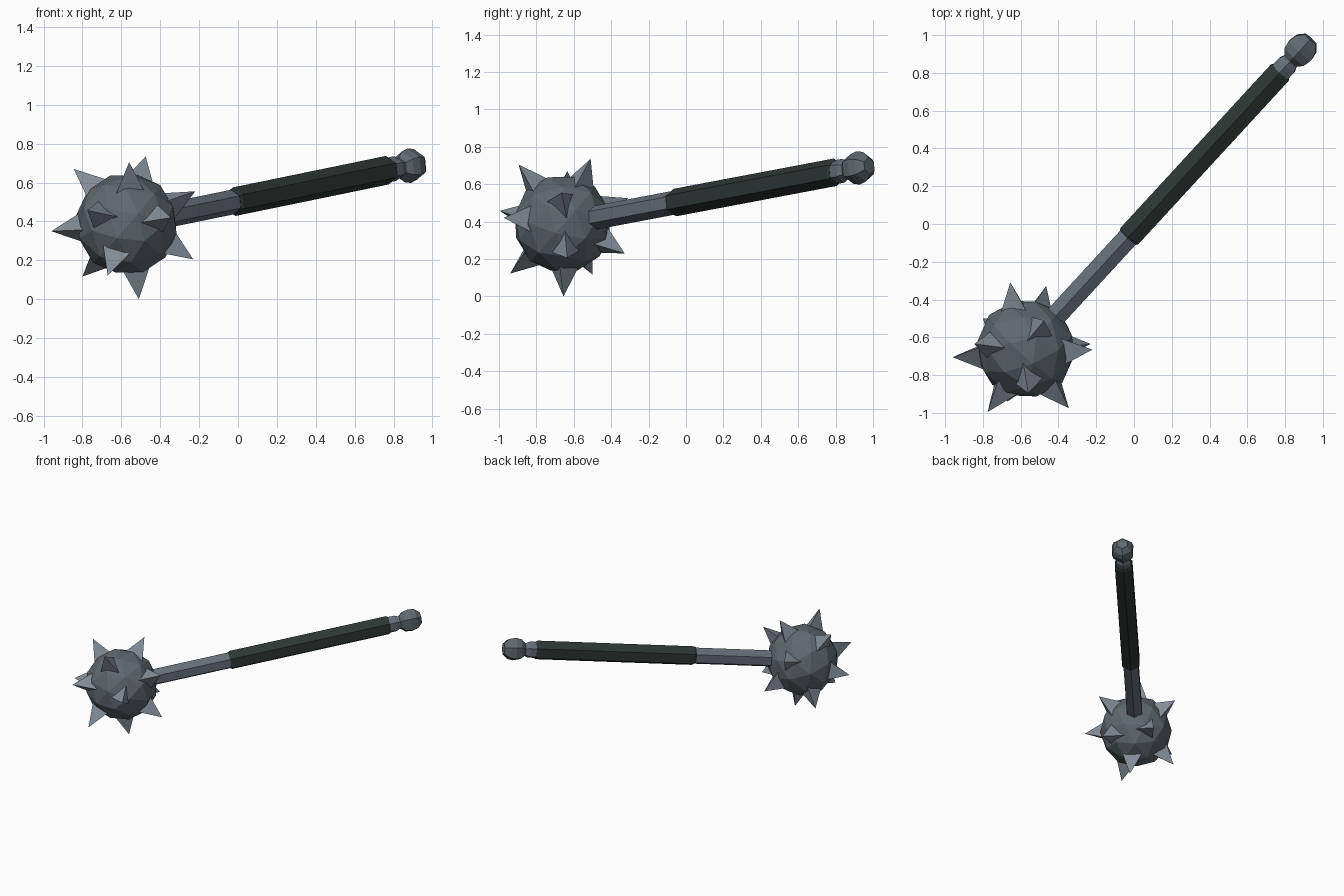
import bpy, bmesh, math
from mathutils import Vector, Matrix

if "Cube" in bpy.data.objects:
    bpy.data.objects.remove(bpy.data.objects["Cube"])

CENTRE = Vector((-0.573, -0.66, 0.388))      # middle of the spiked ball
END = Vector((0.881, 0.92, 0.687))           # middle of the pommel
AXIS = (END - CENTRE).normalized()
SIDE = AXIS.cross(Vector((0, 0, 1))).normalized()
UP = SIDE.cross(AXIS)
# local x = up, y = sideways, z = along the handle
FRAME = Matrix((UP, AXIS.cross(UP), AXIS)).transposed()


def material(name, rgb):
    m = bpy.data.materials.new(name)
    m.diffuse_color = (*rgb, 1)
    m.use_nodes = True
    m.node_tree.nodes["Principled BSDF"].inputs["Base Color"].default_value = m.diffuse_color
    return m


BALL = material("dark steel", (0.115, 0.14, 0.155))
SHAFT = material("blue steel", (0.13, 0.155, 0.185))
GRIP = material("dark green leather", (0.027, 0.038, 0.035))
SPIKE = material("bright steel", (0.23, 0.27, 0.31))


def finish(name, bm, mat):
    bmesh.ops.recalc_face_normals(bm, faces=bm.faces[:])
    mesh = bpy.data.meshes.new(name)
    bm.to_mesh(mesh)
    bm.free()
    mesh.materials.append(mat)
    obj = bpy.data.objects.new(name, mesh)
    bpy.context.collection.objects.link(obj)
    return obj


def lathe(name, profile, mat, sides=6):
    """Flat-sided solid around the handle axis from (distance, radius) pairs."""
    bm = bmesh.new()
    rings = []
    for t, r in profile:
        ring = []
        for i in range(sides):
            a = 2 * math.pi * i / sides
            p = Vector((r * math.cos(a), r * math.sin(a), t))
            ring.append(bm.verts.new(CENTRE + FRAME @ p))
        rings.append(ring)
    for lo, hi in zip(rings, rings[1:]):
        for i in range(sides):
            j = (i + 1) % sides
            bm.faces.new((lo[i], lo[j], hi[j], hi[i]))
    bm.faces.new(rings[0][::-1])
    bm.faces.new(rings[-1])
    return finish(name, bm, mat)


# handle
L = (END - CENTRE).length
lathe("shaft", [(0.2, 0.064), (0.85, 0.064)], SHAFT)
lathe("grip", [(0.81, 0.066), (0.825, 0.074), (2.0, 0.074), (2.012, 0.066)], GRIP)
lathe("collar", [(1.99, 0.064), (2.06, 0.064), (2.085, 0.052), (2.11, 0.052)], SHAFT)
lathe("pommel", [(L - 0.082, 0.045), (L - 0.045, 0.08), (L, 0.09),
                 (L + 0.045, 0.08), (L + 0.082, 0.045)], BALL)

# faceted ball
bm = bmesh.new()
bmesh.ops.create_icosphere(bm, subdivisions=2, radius=0.264,
                           matrix=Matrix.Translation(CENTRE) @ FRAME.to_4x4())
finish("ball", bm, BALL)

# three-sided spikes, given by their tips
TIPS = [(-0.845, -0.635, 0.67), (-0.56, -0.895, 0.705), (-0.475, -0.51, 0.735),
        (-0.22, -0.665, 0.555), (-0.23, -0.635, 0.205), (-0.51, -0.655, 0.0),
        (-0.80, -0.50, 0.117), (-0.96, -0.705, 0.35), (-0.655, -0.31, 0.525),
        (-0.465, -0.328, 0.23), (-0.67, -0.94, 0.122), (-0.775, -0.995, 0.457),
        (-0.345, -0.975, 0.42)]
bm = bmesh.new()
for tip in TIPS:
    out = (Vector(tip) - CENTRE).normalized()
    a = out.cross(AXIS).normalized()
    b = out.cross(a)
    base = []
    for k in range(3):
        ang = math.radians(90 + 120 * k)
        offset = a * math.cos(ang) + b * math.sin(ang)
        base.append(bm.verts.new(CENTRE + out * 0.225 + offset * 0.09))
    top = bm.verts.new(tip)
    bm.faces.new(base)
    for k in range(3):
        bm.faces.new((base[k], base[(k + 1) % 3], top))
finish("spikes", bm, SPIKE)
